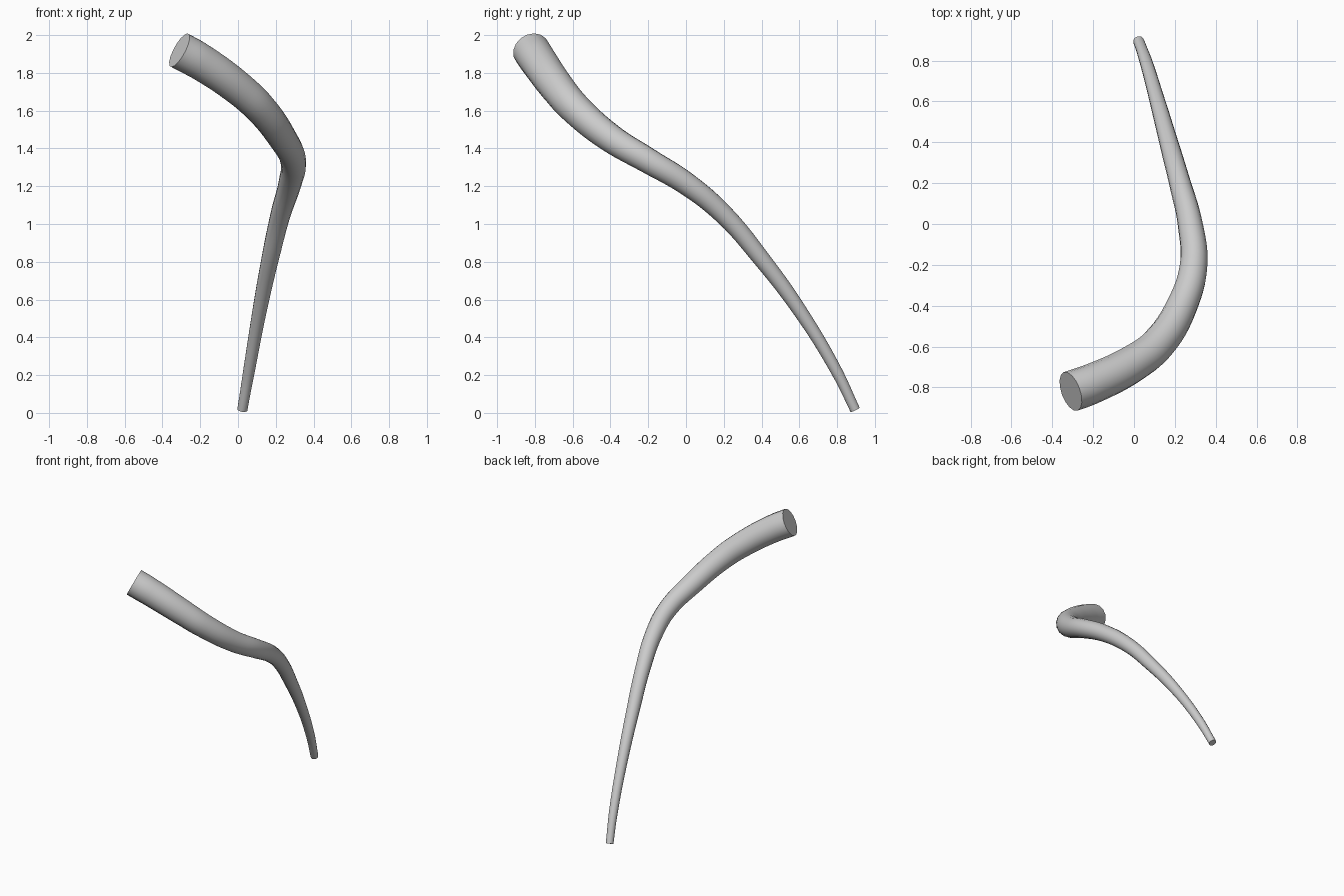
import bpy

if "Cube" in bpy.data.objects:
    bpy.data.objects.remove(bpy.data.objects["Cube"])

# Centre line of the tapered tube: x, y, z, radius
path = [
    (-0.31, -0.82, 1.92, 0.100),
    (-0.20, -0.78, 1.86, 0.098),
    (0.00, -0.68, 1.72, 0.091),
    (0.115, -0.59, 1.615, 0.085),
    (0.235, -0.40, 1.455, 0.076),
    (0.292, -0.20, 1.335, 0.068),
    (0.275, 0.00, 1.215, 0.061),
    (0.225, 0.20, 1.05, 0.053),
    (0.17, 0.40, 0.815, 0.046),
    (0.115, 0.60, 0.545, 0.038),
    (0.057, 0.80, 0.215, 0.031),
    (0.023, 0.895, 0.017, 0.027),
]

# Curved, capped tube swept along the centre line
curve = bpy.data.curves.new("curved_horn", "CURVE")
curve.dimensions = "3D"
curve.bevel_depth = 1.0
curve.bevel_resolution = 6
curve.resolution_u = 6
curve.use_fill_caps = True
spline = curve.splines.new("BEZIER")
spline.bezier_points.add(len(path) - 1)
spline.radius_interpolation = "CARDINAL"
for point, (x, y, z, r) in zip(spline.bezier_points, path):
    point.co = (x, y, z)
    point.radius = r
    point.handle_left_type = point.handle_right_type = "AUTO"

horn = bpy.data.objects.new("curved_horn", curve)
bpy.context.collection.objects.link(horn)
bpy.context.view_layer.objects.active = horn
horn.select_set(True)

# Turn into a mesh, smooth along the tube with sharp end rims
bpy.ops.object.convert(target="MESH")
bpy.ops.object.shade_smooth_by_angle()
